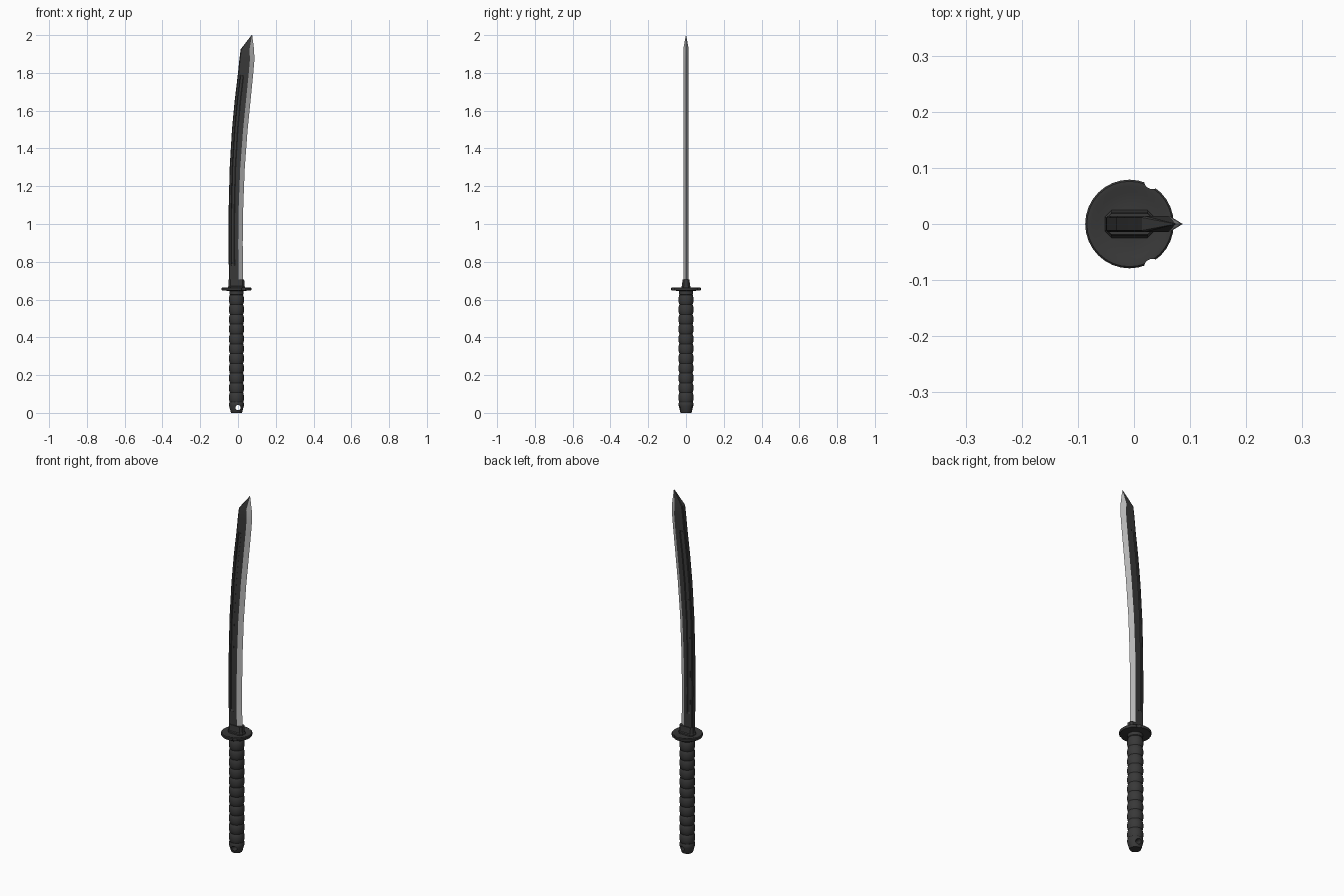
import bpy, bmesh, math
from mathutils import Matrix

if "Cube" in bpy.data.objects:
    bpy.data.objects.remove(bpy.data.objects["Cube"])

CX = -0.008  # axis of handle and guard


def material(name, v):
    m = bpy.data.materials.new(name)
    m.diffuse_color = (v, v, v, 1)
    m.use_nodes = True
    m.node_tree.nodes["Principled BSDF"].inputs["Base Color"].default_value = m.diffuse_color
    return m


dark = material("dark_steel", 0.04)
silver = material("polished_edge", 0.5)


def finish(name, bm, mats, smooth=None):
    bmesh.ops.recalc_face_normals(bm, faces=bm.faces)
    me = bpy.data.meshes.new(name)
    bm.to_mesh(me)
    bm.free()
    ob = bpy.data.objects.new(name, me)
    bpy.context.collection.objects.link(ob)
    for m in mats:
        me.materials.append(m)
    if smooth:
        select(ob)
        bpy.ops.object.shade_smooth_by_angle(angle=math.radians(smooth))
    return ob


def select(ob):
    bpy.ops.object.select_all(action='DESELECT')
    ob.select_set(True)
    bpy.context.view_layer.objects.active = ob


def loft(bm, rings):
    """Skin closed rings of points; returns rows of side faces."""
    vs = [[bm.verts.new(p) for p in r] for r in rings]
    n = len(vs[0])
    rows = [[bm.faces.new((a[i], a[(i + 1) % n], b[(i + 1) % n], b[i]))
             for i in range(n)] for a, b in zip(vs, vs[1:])]
    bm.faces.new(vs[0][::-1])
    bm.faces.new(vs[-1])
    return rows


def turned(name, profile, n=32, smooth=35):
    bm = bmesh.new()
    loft(bm, [[(CX + r * math.cos(2 * math.pi * i / n),
                r * math.sin(2 * math.pi * i / n), z) for i in range(n)]
              for r, z in profile])
    return finish(name, bm, [dark], smooth)


def cut(target, cutter):
    mod = target.modifiers.new("cut", 'BOOLEAN')
    mod.operation = 'DIFFERENCE'
    mod.solver = 'EXACT'
    mod.object = cutter
    select(target)
    bpy.ops.object.modifier_apply(modifier="cut")
    bpy.data.objects.remove(cutter, do_unlink=True)


def cylinder_cutter(matrix, r, depth):
    bm = bmesh.new()
    bmesh.ops.create_cone(bm, cap_ends=True, segments=20, radius1=r, radius2=r,
                          depth=depth, matrix=matrix)
    ob = finish("cutter", bm, [dark])
    ob.hide_render = True
    return ob


# Grip with a row of rounded ridges
ridges, z0, z1 = 11, 0.055, 0.625
step = (z1 - z0) / ridges
profile = []
for k in range(ridges):
    for j in range(6):
        t = j / 6
        profile.append((0.035 + 0.005 * math.sin(math.pi * t) ** 0.7, z0 + (k + t) * step))
profile += [(0.035, z1), (0.038, z1 + 0.003), (0.038, 0.649)]
turned("grip", profile)

# Tapered pommel with a cord hole through it
pommel = turned("pommel", [(0.028, 0), (0.030, 0.004), (0.039, 0.036),
                           (0.040, 0.048), (0.037, 0.057)])
cut(pommel, cylinder_cutter(Matrix.Translation((0, 0, 0.028))
                            @ Matrix.Rotation(math.pi / 2, 4, 'X'), 0.014, 0.3))

# Dished round guard with two notches
guard = turned("guard", [(0.045, 0.645), (0.062, 0.648), (0.077, 0.648), (0.079, 0.651),
                         (0.079, 0.661), (0.076, 0.664), (0.068, 0.664),
                         (0.058, 0.660), (0.03, 0.660)])
for s in (1, -1):
    cut(guard, cylinder_cutter(Matrix.Translation((0.033, s * 0.077, 0.65)), 0.015, 0.2))


# Collar at the blade root: chamfered rectangular sleeve
def octagon(hx, hy, c, z):
    pts = [(hx, hy - c), (hx - c, hy), (-hx + c, hy), (-hx, hy - c)]
    pts += [(x, -y) for x, y in reversed(pts)]
    return [(CX + x, y, z) for x, y in pts]


bm = bmesh.new()
loft(bm, [octagon(0.044, 0.025, 0.012, 0.655), octagon(0.044, 0.025, 0.012, 0.668),
          octagon(0.042, 0.021, 0.010, 0.672), octagon(0.041, 0.019, 0.009, 0.705)])
finish("blade_collar", bm, [dark])

# Blade: curved stations of (z, spine x, edge x)
keys = [(0.68, -0.048, 0.027), (0.9, -0.050, 0.025), (1.1, -0.049, 0.028),
        (1.3, -0.044, 0.036), (1.5, -0.032, 0.051), (1.65, -0.018, 0.066),
        (1.8, 0.000, 0.081), (1.87, 0.007, 0.087), (1.925, 0.014, 0.085),
        (2.0, 0.072, 0.075)]


def at(z):
    for a, b in zip(keys, keys[1:]):
        if z <= b[0]:
            t = (z - a[0]) / (b[0] - a[0])
            return a[1] + t * (b[1] - a[1]), a[2] + t * (b[2] - a[2])


G0, G1 = 0.78, 1.79  # ends of the long groove
rings = []
for z in sorted([k[0] for k in keys] + [G0, G0 + 0.008, G1 - 0.008, G1]):
    s, e = at(z)
    w = min(1, (e - s) / 0.071)
    y = 0.0145 * w
    d = 0.004 if G0 < z < G1 else 0
    half = [(s, y * 0.8), (s + 0.004 * w, y), (s + 0.013 * w, y), (s + 0.016 * w, y - d),
            (s + 0.029 * w, y - d), (s + 0.032 * w, y), (e - 0.024 * w, y)]
    rings.append([(x, v, z) for x, v in half] + [(e, 0, z)]
                 + [(x, -v, z) for x, v in reversed(half)])
bm = bmesh.new()
for row in loft(bm, rings):
    for i in (6, 7):  # the two ground bevels
        row[i].material_index = 1
finish("blade", bm, [dark, silver], 20)
